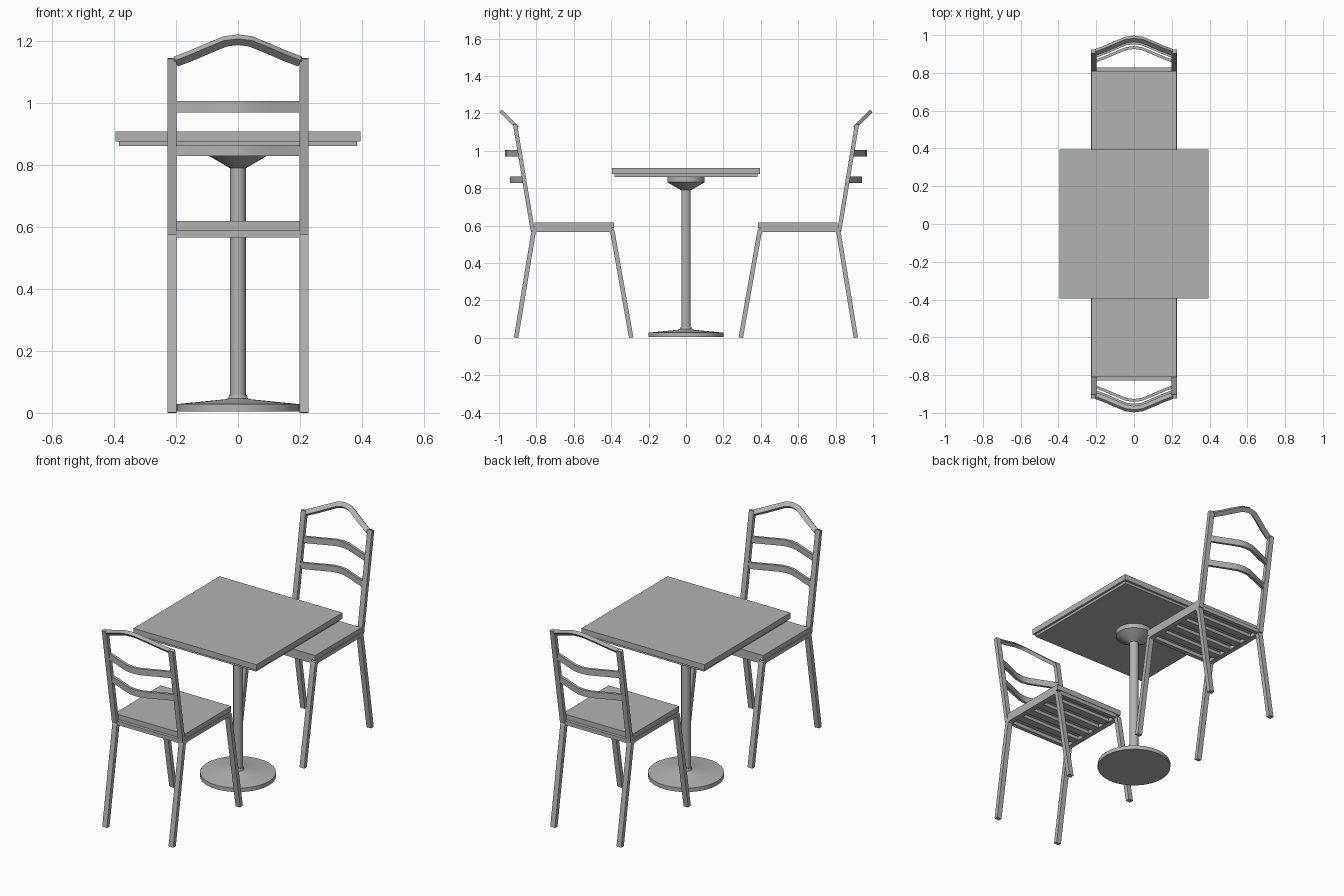
import bpy, bmesh, math
from mathutils import Vector

cube = bpy.data.objects.get("Cube")
if cube:
    bpy.data.objects.remove(cube, do_unlink=True)

grey = bpy.data.materials.new("plain grey")
grey.use_nodes = True
colour = (0.45, 0.45, 0.45, 1)
grey.diffuse_color = colour
grey.node_tree.nodes["Principled BSDF"].inputs["Base Color"].default_value = colour


def finish(name, bm, smooth=False):
    bmesh.ops.recalc_face_normals(bm, faces=bm.faces)
    mesh = bpy.data.meshes.new(name)
    bm.to_mesh(mesh)
    bm.free()
    mesh.materials.append(grey)
    obj = bpy.data.objects.new(name, mesh)
    bpy.context.collection.objects.link(obj)
    if smooth:
        bpy.ops.object.select_all(action="DESELECT")
        obj.select_set(True)
        bpy.context.view_layer.objects.active = obj
        bpy.ops.object.shade_smooth_by_angle(angle=math.radians(25))
    return obj


def box(name, low, high):
    bm = bmesh.new()
    bmesh.ops.create_cube(bm, size=1)
    for v in bm.verts:
        v.co = [a + (c + 0.5) * (b - a) for a, b, c in zip(low, high, v.co)]
    return finish(name, bm)


def lathe(name, profile, sides=32):
    bm = bmesh.new()
    rings = []
    for r, z in profile:
        angles = [math.tau * i / sides for i in range(sides)]
        rings.append([bm.verts.new((r * math.cos(a), r * math.sin(a), z)) for a in angles])
    for a, b in zip(rings, rings[1:]):
        for i in range(sides):
            j = (i + 1) % sides
            bm.faces.new((a[i], a[j], b[j], b[i]))
    bm.faces.new(rings[0])
    bm.faces.new(rings[-1])
    return finish(name, bm, True)


def bar(name, points, side, width, thick, smooth=False):
    """Mitred rectangular bar along a flat path; width runs along side."""
    pts = [Vector(p) for p in points]
    side = Vector(side).normalized()
    bm = bmesh.new()
    rings = []
    for i, p in enumerate(pts):
        before = (p - pts[i - 1]).normalized() if i else (pts[1] - p).normalized()
        after = (pts[i + 1] - p).normalized() if i < len(pts) - 1 else before
        mid = (before + after).normalized()
        out = mid.cross(side) * (thick / 2 / mid.dot(after))
        ring = []
        for u, w in ((-1, -1), (1, -1), (1, 1), (-1, 1)):
            co = p + out * u + side * (w * width / 2)
            co.z = max(co.z, 0)
            ring.append(bm.verts.new(co))
        rings.append(ring)
    for a, b in zip(rings, rings[1:]):
        for i in range(4):
            j = (i + 1) % 4
            bm.faces.new((a[i], a[j], b[j], b[i]))
    bm.faces.new(rings[0])
    bm.faces.new(rings[-1])
    return finish(name, bm, smooth)


# Table
box("table_top", (-0.395, -0.395, 0.875), (0.395, 0.395, 0.908))
box("table_under_panel", (-0.383, -0.383, 0.86), (0.383, 0.383, 0.875))
lathe("table_flange", [(0.1, 0.86), (0.1, 0.833), (0.028, 0.79)])
lathe("table_pole", [(0.025, 0.04), (0.025, 0.8)])
lathe("table_base", [(0.2, 0.005), (0.2, 0.028), (0.04, 0.044), (0.032, 0.047), (0.028, 0.058)])

# Chair with its back towards +y
chair = []
for label, s in (("left", 1), ("right", -1)):
    x = 0.213 * s
    frame = [(0.293, 0), (0.391, 0.555), (0.396, 0.57), (0.408, 0.578),
             (0.8, 0.578), (0.812, 0.57), (0.817, 0.555), (0.908, 0)]
    chair.append(bar(label + "_leg_frame", [(x, y, z) for y, z in frame], (1, 0, 0), 0.03, 0.024))
    chair.append(bar(label + "_back_post", [(x, 0.82, 0.575), (x, 0.914, 1.143)],
                     (1, 0, 0), 0.03, 0.022))

# Seat, its cross bars and the slats beneath
chair.append(box("seat", (-0.226, 0.385, 0.587), (0.226, 0.81, 0.618)))
chair.append(box("front_cross_bar", (-0.2, 0.388, 0.566), (0.2, 0.412, 0.588)))
chair.append(box("rear_cross_bar", (-0.2, 0.805, 0.566), (0.2, 0.828, 0.588)))
for i in range(4):
    y = 0.452 + i * 0.087
    chair.append(box("seat_slat", (-0.2, y, 0.568), (0.2, y + 0.045, 0.588)))

# Bowed back slats and arched top rail share one bend
half = [(0.2, 0), (0.15, 0.27), (0.1, 0.58), (0.04, 0.93)]
bend = [(-x, b) for x, b in half] + [(0, 1)] + [(x, b) for x, b in reversed(half)]
for label, y, z in (("upper", 0.889, 0.987), ("lower", 0.864, 0.846)):
    path = [(x, y + 0.07 * b, z) for x, b in bend]
    chair.append(bar(label + "_back_slat", path, (0, 0, 1), 0.036, 0.015, True))
path = [(x, 0.91 + 0.07 * b, 1.133 + 0.07 * b) for x, b in bend]
chair.append(bar("top_rail", path, (0, -1, 1), 0.02, 0.028, True))

# Second chair faces the first across the table
for part in chair:
    twin = part.copy()
    twin.name = "front_chair_" + part.name
    twin.rotation_euler.z = math.pi
    bpy.context.collection.objects.link(twin)
    part.name = "rear_chair_" + part.name
